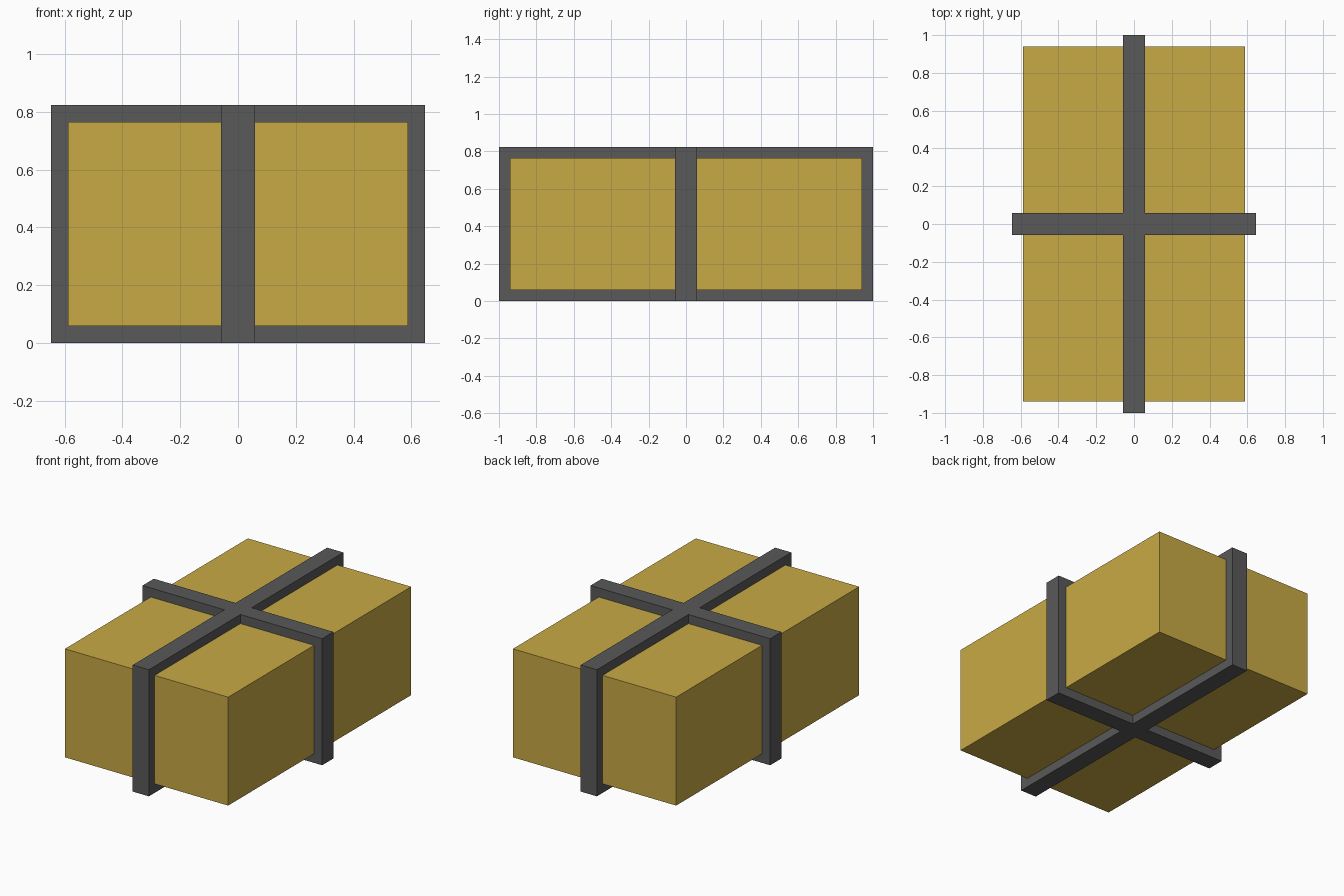
import bpy, bmesh
from itertools import product

if "Cube" in bpy.data.objects:
    bpy.data.objects.remove(bpy.data.objects["Cube"])

# Main dimensions: box half sizes, strap thickness and strap half width
HX, HY, HZ = 0.588, 0.941, 0.353
T, W = 0.059, 0.058
ZC = HZ + T


def material(name, rgb):
    m = bpy.data.materials.new(name)
    m.diffuse_color = (*rgb, 1)
    m.use_nodes = True
    m.node_tree.nodes["Principled BSDF"].inputs["Base Color"].default_value = m.diffuse_color
    return m


def finish(name, bm, mat):
    bmesh.ops.recalc_face_normals(bm, faces=bm.faces)
    me = bpy.data.meshes.new(name)
    bm.to_mesh(me)
    bm.free()
    me.materials.append(mat)
    ob = bpy.data.objects.new(name, me)
    bpy.context.collection.objects.link(ob)
    ob.location.z = ZC


# Package body
bm = bmesh.new()
bmesh.ops.create_cube(bm, size=2)
bmesh.ops.scale(bm, vec=(HX, HY, HZ), verts=bm.verts)
finish("box", bm, material("yellow", (0.58, 0.40, 0.06)))

# Crossed straps: fill the cells of a small grid, keeping only outer faces
axes = [(-HX - T, -HX, -W, W, HX, HX + T),
        (-HY - T, -HY, -W, W, HY, HY + T),
        (-HZ - T, -HZ, HZ, HZ + T)]


def filled(i, j, k):
    if not (0 <= i < 5 and 0 <= j < 5 and 0 <= k < 3):
        return False
    in_strap = i == 2 or j == 2
    on_surface = i in (0, 4) or j in (0, 4) or k in (0, 2)
    return in_strap and on_surface


bm = bmesh.new()
for cell in product(range(5), range(5), range(3)):
    if not filled(*cell):
        continue
    for ax, side in product(range(3), (0, 1)):
        neighbour = list(cell)
        neighbour[ax] += 2 * side - 1
        if filled(*neighbour):
            continue
        corners = []
        for u, v in ((0, 0), (1, 0), (1, 1), (0, 1)):
            off = [0, 0, 0]
            off[ax], off[(ax + 1) % 3], off[(ax + 2) % 3] = side, u, v
            corners.append(bm.verts.new([axes[a][cell[a] + off[a]] for a in range(3)]))
        bm.faces.new(corners)
bmesh.ops.remove_doubles(bm, verts=bm.verts, dist=1e-4)
finish("crossed_straps", bm, material("dark_grey", (0.1, 0.1, 0.1)))
